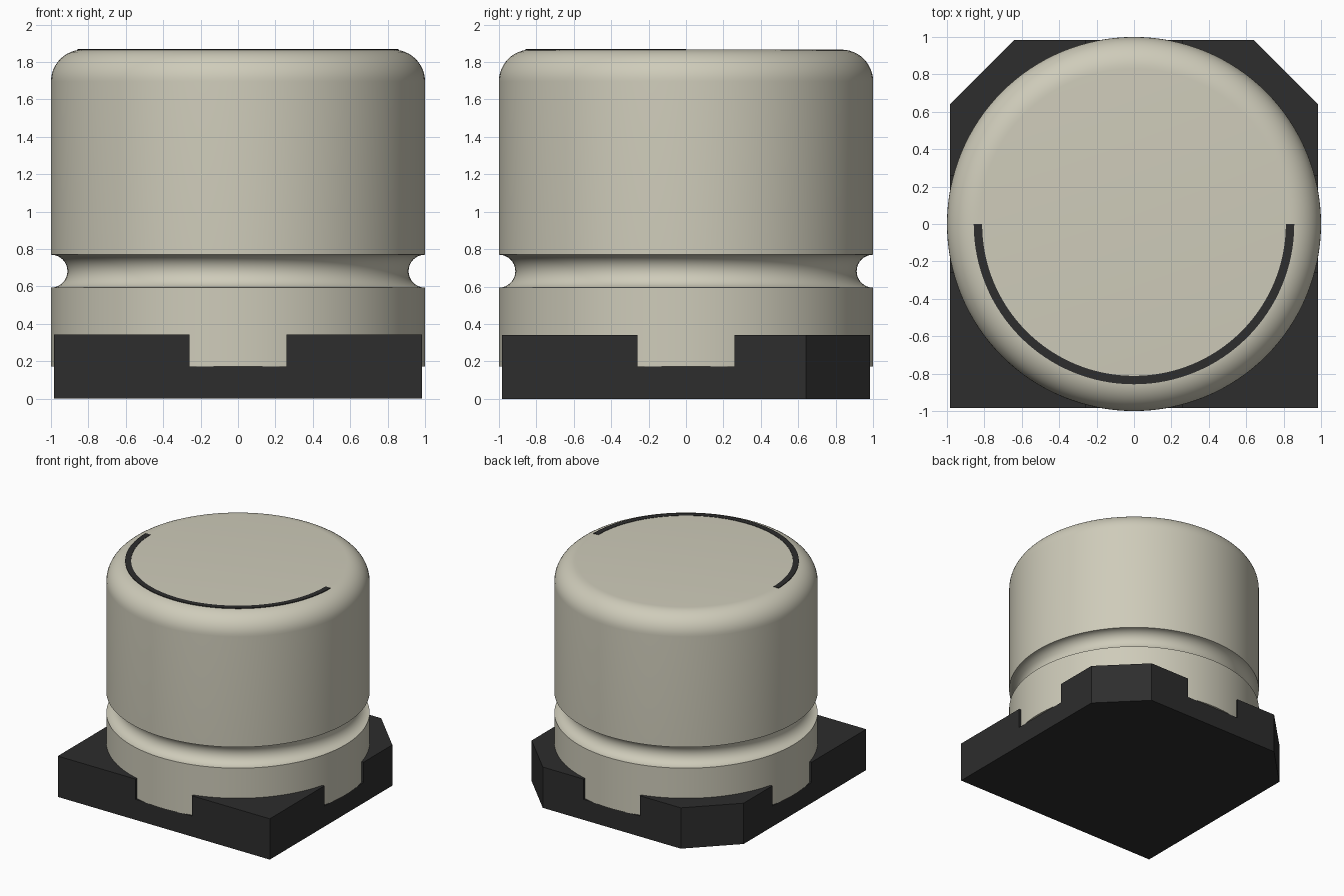
import bpy, bmesh, math

if "Cube" in bpy.data.objects:
    bpy.data.objects.remove(bpy.data.objects["Cube"], do_unlink=True)


def material(name, rgb, roughness=0.6):
    m = bpy.data.materials.new(name)
    m.use_nodes = True
    m.diffuse_color = (*rgb, 1)
    bsdf = m.node_tree.nodes["Principled BSDF"]
    bsdf.inputs["Base Color"].default_value = (*rgb, 1)
    bsdf.inputs["Roughness"].default_value = roughness
    return m


CREAM = material("warm grey metal", (0.62, 0.60, 0.49))
BLACK = material("black plastic", (0.026, 0.026, 0.026))


def finish(name, bm, mat):
    bmesh.ops.recalc_face_normals(bm, faces=bm.faces)
    mesh = bpy.data.meshes.new(name)
    bm.to_mesh(mesh)
    bm.free()
    mesh.materials.append(mat)
    obj = bpy.data.objects.new(name, mesh)
    bpy.context.collection.objects.link(obj)
    return obj


def arc(cx, cy, r, a0, a1, n):
    """Points along an arc, angles in degrees."""
    angles = [math.radians(a0 + (a1 - a0) * i / n) for i in range(n + 1)]
    return [(cx + r * math.cos(a), cy + r * math.sin(a)) for a in angles]


def prism(name, outline, z0, z1, mat):
    bm = bmesh.new()
    face = bm.faces.new([bm.verts.new((x, y, z0)) for x, y in outline])
    ext = bmesh.ops.extrude_face_region(bm, geom=[face], use_keep_orig=True)
    top = [g for g in ext["geom"] if isinstance(g, bmesh.types.BMVert)]
    bmesh.ops.translate(bm, verts=top, vec=(0, 0, z1 - z0))
    return finish(name, bm, mat)


def lathe(name, profile, mat, steps=128):
    bm = bmesh.new()
    verts = [bm.verts.new((r, 0, z)) for r, z in profile]
    edges = [bm.edges.new(pair) for pair in zip(verts, verts[1:])]
    bmesh.ops.spin(bm, geom=verts + edges, cent=(0, 0, 0), axis=(0, 0, 1),
                   angle=2 * math.pi, steps=steps)
    bmesh.ops.remove_doubles(bm, verts=bm.verts, dist=1e-5)
    obj = finish(name, bm, mat)
    bpy.ops.object.select_all(action="DESELECT")
    obj.select_set(True)
    bpy.context.view_layer.objects.active = obj
    bpy.ops.object.shade_smooth_by_angle(angle=math.radians(30))
    return obj


HALF, CHAMFER, NOTCH = 0.983, 0.64, 0.26
FLOOR, RIM, TOP = 0.172, 0.342, 1.866

# Base plate with the two rear corners cut off
prism("base_plate", [(-HALF, -HALF), (HALF, -HALF), (HALF, CHAMFER), (CHAMFER, HALF),
                     (-CHAMFER, HALF), (-HALF, CHAMFER)], 0, FLOOR, BLACK)

# Raised corner blocks, hollowed to hug the can
start = math.degrees(math.asin(NOTCH / 0.995))
hug = arc(0, 0, 0.995, 90 - start, start, 24)
for side, sx in (("left", 1), ("right", -1)):
    for end, sy in (("front", -1), ("back", 1)):
        corner = [(HALF, HALF)] if sy < 0 else [(HALF, CHAMFER), (CHAMFER, HALF)]
        outline = hug + [(HALF, NOTCH)] + corner + [(NOTCH, HALF)]
        prism(f"{end}_{side}_corner_block", [(x * sx, y * sy) for x, y in outline],
              FLOOR, RIM, BLACK)

# Metal can: crimped groove near the bottom, rounded shoulder on top
lathe("can", [(0, FLOOR), (1, FLOOR)]
      + arc(1, 0.682, 0.088, 270, 90, 16)
      + arc(0.83, TOP - 0.17, 0.17, 0, 90, 12)
      + [(0, TOP)], CREAM)

# Half-ring mark on the front half of the top
prism("polarity_mark", arc(0, 0, 0.857, 180, 360, 64) + arc(0, 0, 0.812, 360, 180, 64),
      TOP - 0.005, TOP + 0.003, BLACK)
